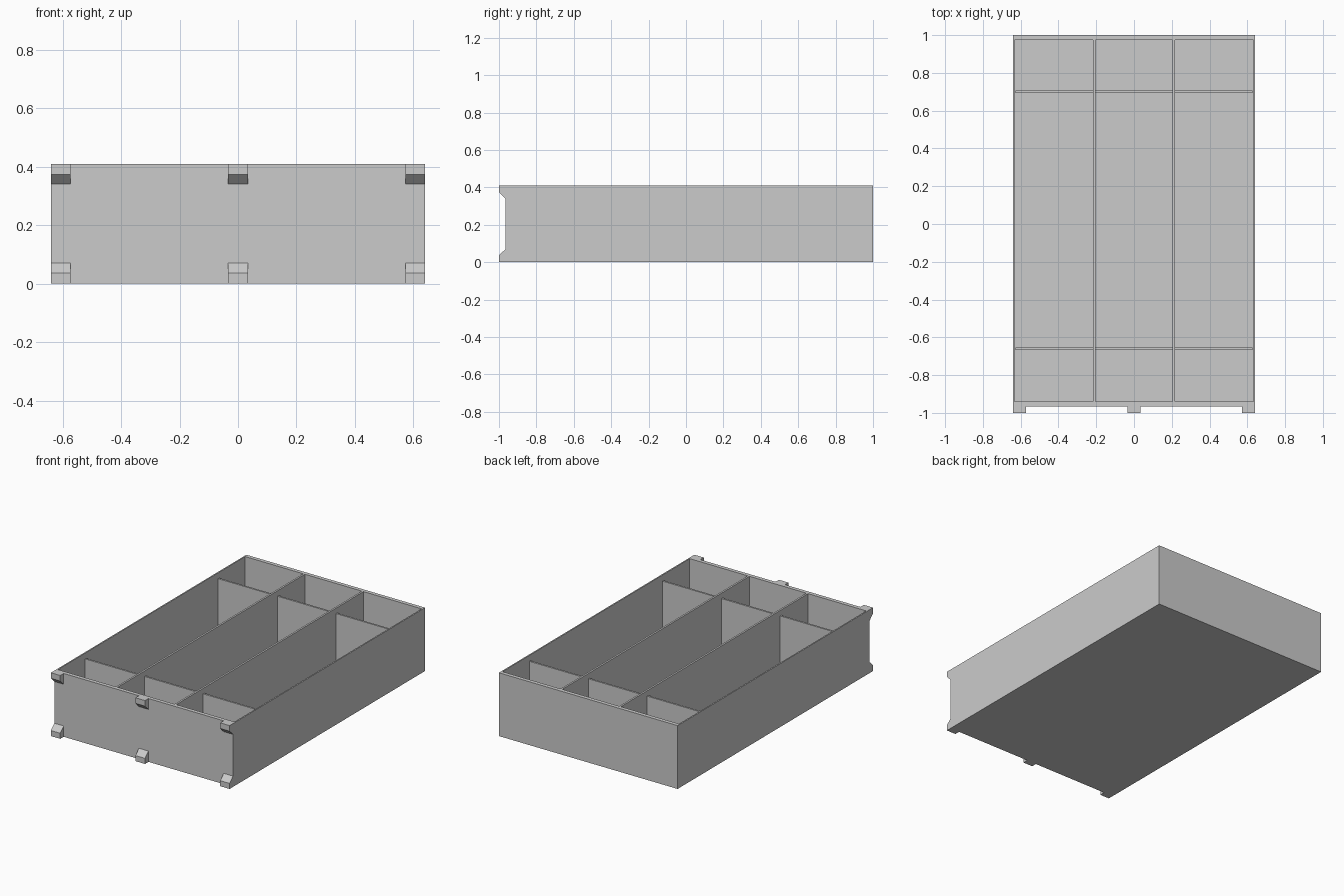
import bpy
import bmesh

cube = bpy.data.objects.get("Cube")
if cube:
    bpy.data.objects.remove(cube, do_unlink=True)

grey = bpy.data.materials.new("plain grey")
grey.use_nodes = True
colour = (0.6, 0.6, 0.6, 1)
grey.diffuse_color = colour
grey.node_tree.nodes["Principled BSDF"].inputs["Base Color"].default_value = colour

HALF_W, FRONT, BACK, HEIGHT = 0.64, -0.965, 1.0, 0.41
SIDE, END, FLOOR = 0.012, 0.025, 0.02
INNER = HALF_W - SIDE


def prism(name, profile, x0, x1):
    """Extrude a (y, z) profile from x0 to x1."""
    bm = bmesh.new()
    face = bm.faces.new([bm.verts.new((x0, y, z)) for y, z in profile])
    new = bmesh.ops.extrude_face_region(bm, geom=[face])["geom"]
    verts = [v for v in new if isinstance(v, bmesh.types.BMVert)]
    bmesh.ops.translate(bm, verts=verts, vec=(x1 - x0, 0, 0))
    bmesh.ops.recalc_face_normals(bm, faces=bm.faces)
    mesh = bpy.data.meshes.new(name)
    bm.to_mesh(mesh)
    bm.free()
    mesh.materials.append(grey)
    obj = bpy.data.objects.new(name, mesh)
    bpy.context.collection.objects.link(obj)
    return obj


def box(name, x0, x1, y0, y1, z0, z1):
    return prism(name, [(y0, z0), (y1, z0), (y1, z1), (y0, z1)], x0, x1)


# Open tray: one box hollowed by insetting its top and pushing it down
def tray():
    obj = box("tray", -HALF_W, HALF_W, FRONT, BACK, 0, HEIGHT)
    bm = bmesh.new()
    bm.from_mesh(obj.data)
    top = max(bm.faces, key=lambda f: f.calc_center_median().z)
    bmesh.ops.inset_region(bm, faces=[top], thickness=SIDE)
    for v in top.verts:
        v.co.y = FRONT + END if v.co.y < 0 else BACK - END
    well = bmesh.ops.extrude_face_region(bm, geom=[top])["geom"]
    bmesh.ops.delete(bm, geom=[top], context="FACES_ONLY")
    for v in well:
        if isinstance(v, bmesh.types.BMVert):
            v.co.z = FLOOR
    bmesh.ops.recalc_face_normals(bm, faces=bm.faces)
    bm.to_mesh(obj.data)
    bm.free()


tray()

# Full-height long dividers
for side, x in (("right", -0.21), ("left", 0.21)):
    box(f"long_divider_{side}", x - SIDE / 2, x + SIDE / 2,
        FRONT + END, BACK - END, FLOOR, HEIGHT)

# Slightly lower cross dividers, one per lane
lanes = [(-INNER, -0.216), (-0.204, 0.204), (0.216, INNER)]
for place, y in (("front", -0.66), ("back", 0.70)):
    for i, (x0, x1) in enumerate(lanes):
        box(f"{place}_cross_divider_{i + 1}", x0, x1,
            y - SIDE / 2, y + SIDE / 2, FLOOR, 0.375)

# Chamfered lugs along the top and bottom of the front
lug = [(FRONT, 0), (-1, 0), (-1, 0.036), (FRONT, 0.07)]
spans = {"right": (-HALF_W, -0.573), "middle": (-0.034, 0.034), "left": (0.573, HALF_W)}
for side, (x0, x1) in spans.items():
    prism(f"bottom_lug_{side}", lug, x0, x1)
    prism(f"top_lug_{side}", [(y, HEIGHT - z) for y, z in lug], x0, x1)
